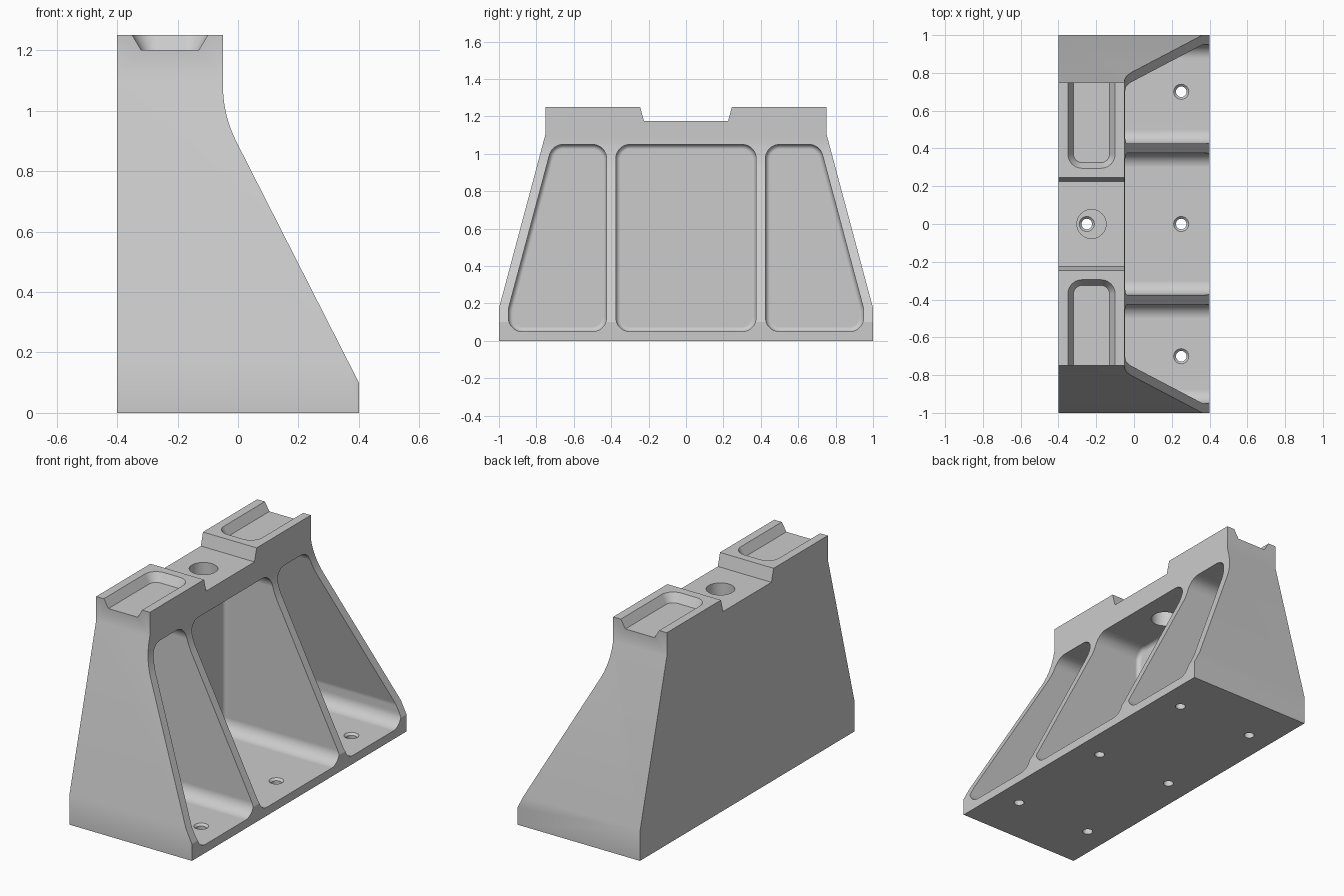
import bpy, bmesh, math
from mathutils import Vector, Matrix

if "Cube" in bpy.data.objects:
    bpy.data.objects.remove(bpy.data.objects["Cube"])


def outline(pts, radii=0.0, inset=0.0, steps=10):
    """Counter-clockwise polygon, offset inwards, with rounded corners."""
    n = len(pts)
    pts = [Vector(p) for p in pts]
    if not isinstance(radii, (list, tuple)):
        radii = [radii] * n
    out = []
    for i, p in enumerate(pts):
        d1 = (p - pts[i - 1]).normalized()
        d2 = (pts[(i + 1) % n] - p).normalized()
        n1, n2 = Vector((-d1.y, d1.x)), Vector((-d2.y, d2.x))
        q = p + (n1 + n2) * inset / (1 + n1.dot(n2))
        if radii[i] == 0:
            out.append(q)
            continue
        r = radii[i] - inset
        turn = math.atan2(d1.x * d2.y - d1.y * d2.x, d1.dot(d2))
        start = q - d1 * r * math.tan(abs(turn) / 2)
        centre = start + n1 * math.copysign(r, turn)
        for k in range(steps + 1):
            out.append(centre + Matrix.Rotation(turn * k / steps, 2) @ (start - centre))
    return out


def loft(name, axis, sections):
    """Solid through matching outlines; sections = [(position on axis, outline)]."""
    place = {'x': lambda a, b, d: (d, a, b),
             'y': lambda a, b, d: (a, d, b),
             'z': lambda a, b, d: (a, b, d)}[axis]
    bm = bmesh.new()
    rings = [[bm.verts.new(place(p[0], p[1], d)) for p in ring] for d, ring in sections]
    bm.faces.new(rings[0])
    bm.faces.new(rings[-1])
    for lo, hi in zip(rings, rings[1:]):
        for i in range(len(lo)):
            j = (i + 1) % len(lo)
            bm.faces.new((lo[i], lo[j], hi[j], hi[i]))
    bmesh.ops.recalc_face_normals(bm, faces=bm.faces[:])
    mesh = bpy.data.meshes.new(name)
    bm.to_mesh(mesh)
    bm.free()
    ob = bpy.data.objects.new(name, mesh)
    bpy.context.collection.objects.link(ob)
    return ob


def combine(body, cutter, operation='DIFFERENCE'):
    cutter.hide_render = True
    bpy.context.view_layer.objects.active = body
    mod = body.modifiers.new("cut", 'BOOLEAN')
    mod.operation, mod.solver, mod.object = operation, 'EXACT', cutter
    bpy.ops.object.modifier_apply(modifier=mod.name)
    bpy.data.objects.remove(cutter)


def circle(x, y, r, n=32):
    return [(x + r * math.cos(2 * math.pi * k / n), y + r * math.sin(2 * math.pi * k / n))
            for k in range(n)]


def mirrored(pts):
    return [(-y, z) for y, z in reversed(pts)]


# body: wide tapered outline with the top notch
half = [(1, 0), (1, 0.175), (0.75, 1.11), (0.75, 1.25), (0.245, 1.25), (0.225, 1.175)]
wide = outline(half + [(-y, z) for y, z in reversed(half)])
body = loft("bracket_body", 'x', [(-0.5, wide), (0.5, wide)])

# trimmed by the side profile with its curved slope
side = outline([(-0.4, -0.1), (0.4, -0.1), (0.4, 0.1), (-0.05, 0.985), (-0.05, 1.35), (-0.4, 1.35)],
               [0, 0, 0, 0.42, 0, 0], steps=16)
combine(body, loft("side_profile", 'y', [(-1.1, side), (1.1, side)]), 'INTERSECT')

# three open bays with filleted backs
middle = [(-0.375, 0.05), (0.375, 0.05), (0.375, 1.05), (-0.375, 1.05)]
outer = [(0.425, 0.05), (0.95, 0.05), (0.95, 0.17), (0.715, 1.05), (0.425, 1.05)]
fillet = 0.025
for bay in (middle, outer, mirrored(outer)):
    sections = [(0.6, outline(bay, 0.075))]
    for k in range(7):
        a = k / 6 * math.pi / 2
        sections.append((-0.35 + fillet * (1 - math.sin(a)),
                         outline(bay, 0.075, fillet * (1 - math.cos(a)))))
    combine(body, loft("bay_cutter", 'x', sections))

# tapered top recesses, open at the ends
recess = [(-0.35, 0.295), (-0.1, 0.295), (-0.1, 0.95), (-0.35, 0.95)]
flipped = [(x, -y) for x, y in reversed(recess)]
for shape in (recess, flipped):
    combine(body, loft("recess_cutter", 'z', [(1.2, outline(shape, 0.075, 0.03)),
                                              (1.27, outline(shape, 0.075, -0.012))]))

# large hole in the top bridge
combine(body, loft("top_hole", 'z', [(1.0, circle(-0.225, 0, 0.077)),
                                     (1.3, circle(-0.225, 0, 0.077))]))

# six countersunk mounting holes in the base
for x in (-0.25, 0.25):
    for y in (-0.7, 0, 0.7):
        combine(body, loft("mount_hole", 'z', [(-0.05, circle(x, y, 0.028)),
                                               (0.038, circle(x, y, 0.028)),
                                               (0.062, circle(x, y, 0.052))]))

# smooth fillets, flat faces kept flat
bpy.ops.object.select_all(action='DESELECT')
body.select_set(True)
bpy.context.view_layer.objects.active = body
bpy.ops.object.shade_smooth_by_angle(angle=math.radians(25))
weighted = body.modifiers.new("weighted_normals", 'WEIGHTED_NORMAL')
weighted.keep_sharp = True
